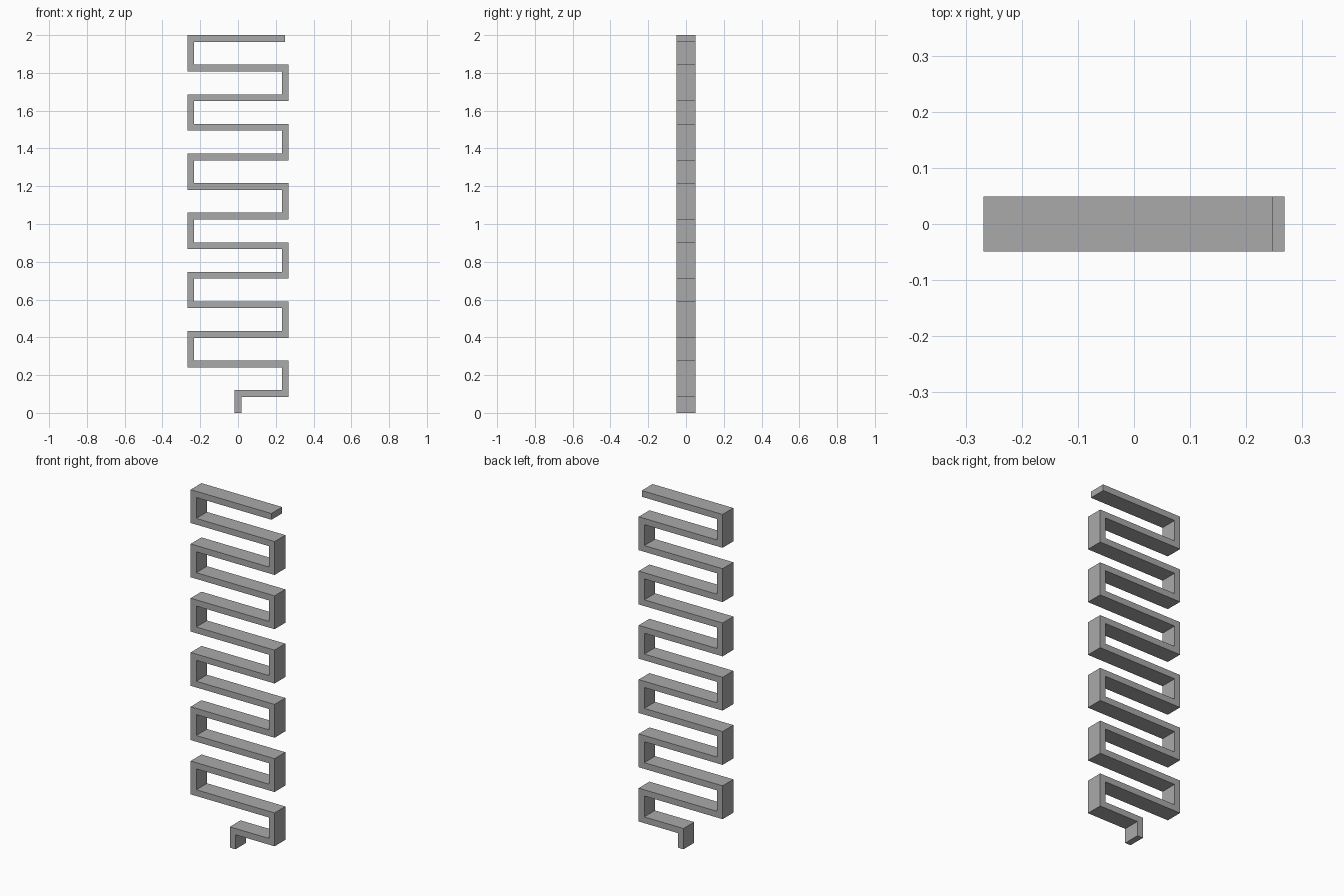
import bpy
import bmesh
from mathutils import Vector

cube = bpy.data.objects.get("Cube")
if cube:
    bpy.data.objects.remove(cube, do_unlink=True)

HALF = 0.018         # half thickness of the strip
DEPTH = 0.098        # front to back
REACH = 0.25         # centreline reach of each bend
BARS = 13
TOP = 2 - HALF
BOTTOM = 0.102
PITCH = (TOP - BOTTOM) / (BARS - 1)

# Centreline: short stem, then bars that alternate sides up to a free end
path = [Vector((0, 0)), Vector((0, BOTTOM))]
for i in range(BARS):
    z = BOTTOM + i * PITCH
    side = REACH if i % 2 == 0 else -REACH
    if i > 0:
        path.append(Vector((-side, z)))
    path.append(Vector((side if i < BARS - 1 else 0.248, z)))


def normal(a, b):
    d = (b - a).normalized()
    return Vector((-d.y, d.x))


# Square-cornered outline on both sides of the centreline
left, right = [], []
for i, p in enumerate(path):
    before = normal(path[i - 1], p) if i > 0 else None
    after = normal(p, path[i + 1]) if i < len(path) - 1 else None
    offset = (before + after) if before and after else (before or after)
    left.append(p + offset * HALF)
    right.append(p - offset * HALF)

# Front face of the strip, pushed back to full depth
bm = bmesh.new()
rows = [[bm.verts.new((q.x, -DEPTH / 2, q.y)) for q in pair]
        for pair in zip(left, right)]
faces = [bm.faces.new((a[0], a[1], b[1], b[0])) for a, b in zip(rows, rows[1:])]
result = bmesh.ops.extrude_face_region(bm, geom=faces, use_keep_orig=True)
moved = [g for g in result["geom"] if isinstance(g, bmesh.types.BMVert)]
bmesh.ops.translate(bm, verts=moved, vec=(0, DEPTH, 0))
bmesh.ops.recalc_face_normals(bm, faces=bm.faces)

mesh = bpy.data.meshes.new("serpentine_strip")
bm.to_mesh(mesh)
bm.free()
strip = bpy.data.objects.new("serpentine_strip", mesh)
bpy.context.collection.objects.link(strip)

# Plain grey material
grey = bpy.data.materials.new("grey")
grey.use_nodes = True
colour = (0.4, 0.4, 0.4, 1)
grey.diffuse_color = colour
grey.node_tree.nodes["Principled BSDF"].inputs["Base Color"].default_value = colour
mesh.materials.append(grey)
